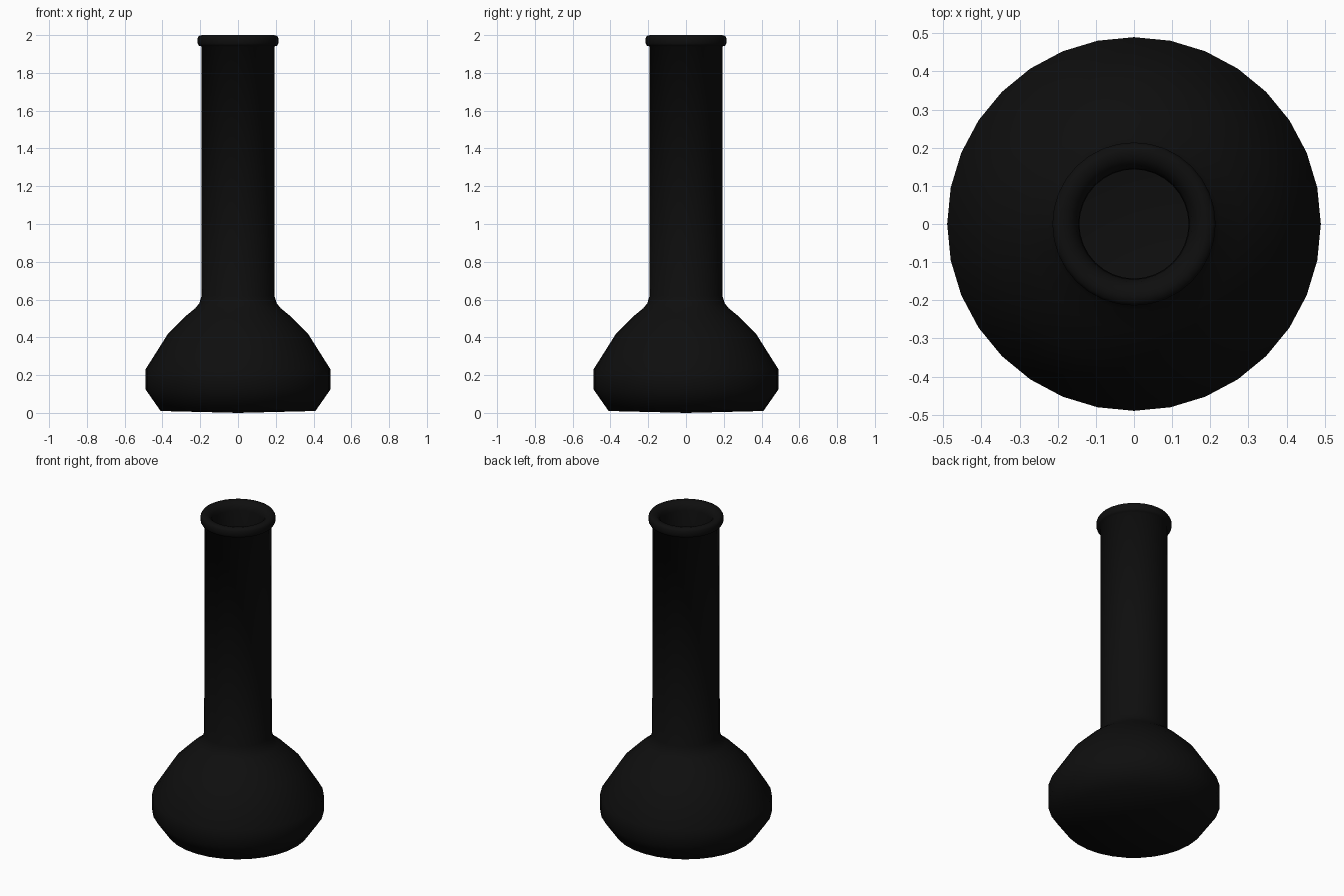
import bpy, bmesh, math

cube = bpy.data.objects.get("Cube")
if cube:
    bpy.data.objects.remove(cube, do_unlink=True)

SIDES = 32
WALL = 0.05

black = bpy.data.materials.new("black_glaze")
black.use_nodes = True
colour = (0.0045, 0.0045, 0.0045, 1)
black.diffuse_color = colour
black.node_tree.nodes["Principled BSDF"].inputs["Base Color"].default_value = colour


def lathe(name, profile):
    """Spin an (r, z) profile around the z axis into a smooth object."""
    bm = bmesh.new()
    verts = [bm.verts.new((r, 0, z)) for r, z in profile]
    edges = [bm.edges.new(pair) for pair in zip(verts, verts[1:])]
    bmesh.ops.spin(bm, geom=verts + edges, cent=(0, 0, 0), axis=(0, 0, 1),
                   angle=math.tau, steps=SIDES)
    bmesh.ops.remove_doubles(bm, verts=bm.verts, dist=0.0005)
    bmesh.ops.recalc_face_normals(bm, faces=bm.faces)
    for face in bm.faces:
        face.smooth = True
    mesh = bpy.data.meshes.new(name)
    bm.to_mesh(mesh)
    bm.free()
    mesh.materials.append(black)
    obj = bpy.data.objects.new(name, mesh)
    bpy.context.collection.objects.link(obj)
    return obj


# Outer wall: faceted bulb, flared shoulder and straight neck
outer = [(0.41, 0.01), (0.49, 0.125), (0.49, 0.23), (0.37, 0.42),
         (0.28, 0.51), (0.225, 0.555), (0.205, 0.58), (0.193, 0.62)]
# Rounded lip that rolls over into the opening
lip = [(0.192, 1.94), (0.207, 1.944), (0.214, 1.956), (0.214, 1.984),
       (0.207, 1.996), (0.19, 2.0), (0.17, 1.995), (0.152, 1.978), (0.145, 1.95)]
# Inner wall follows the outer one down to a flat floor
inner = [(r - WALL, z) for r, z in reversed(outer[1:])] + [(0.36, 0.04)]

lathe("vase", [(0, 0)] + outer + lip + inner + [(0, 0.04)])
